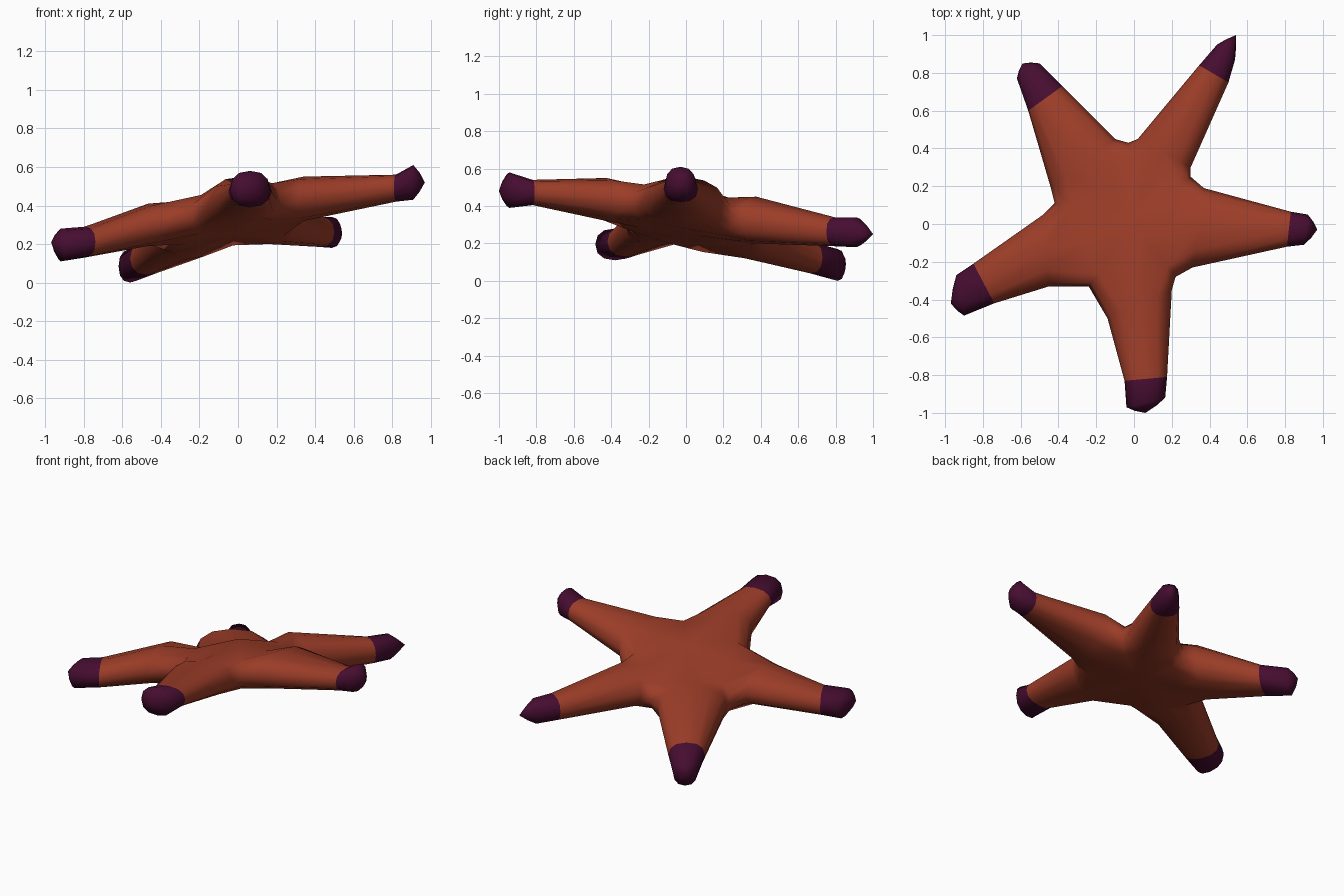
import bpy, bmesh, math
from mathutils import Vector

if "Cube" in bpy.data.objects:
    bpy.data.objects.remove(bpy.data.objects["Cube"])


def material(name, rgb):
    m = bpy.data.materials.new(name)
    m.diffuse_color = (*rgb, 1)
    m.use_nodes = True
    m.node_tree.nodes["Principled BSDF"].inputs["Base Color"].default_value = m.diffuse_color
    return m


skin = material("rust orange", (0.33, 0.046, 0.021))
purple = material("dark purple", (0.062, 0.004, 0.03))

# Valleys between neighbouring arms: x, y, top z, bottom z
valleys = [(0.22, -0.28, 0.53, 0.31), (0.30, 0.25, 0.46, 0.23),
           (-0.03, 0.43, 0.38, 0.18), (-0.42, 0.11, 0.36, 0.14),
           (-0.24, -0.33, 0.47, 0.24)]

# Arms: sections (right x, y, left x, y, top z, bottom z), then the tip point.
# Sections: shoulder, colour border, blunt end
arms = [
    ([(0.31, -0.23, 0.37, 0.19, 0.55, 0.32), (0.81, -0.12, 0.83, 0.065, 0.56, 0.42),
      (0.90, -0.11, 0.92, 0.05, 0.61, 0.43)], (0.97, -0.03, 0.52)),
    ([(0.30, 0.30, 0.02, 0.45, 0.45, 0.20), (0.50, 0.75, 0.345, 0.84, 0.34, 0.185),
      (0.535, 0.87, 0.44, 0.95, 0.34, 0.18)], (0.54, 1.0, 0.25)),
    ([(-0.10, 0.45, -0.44, 0.19, 0.40, 0.12), (-0.38, 0.73, -0.56, 0.60, 0.21, 0.04),
      (-0.50, 0.85, -0.62, 0.77, 0.17, 0.0)], (-0.59, 0.85, 0.10)),
    ([(-0.48, 0.05, -0.45, -0.33, 0.41, 0.19), (-0.85, -0.21, -0.74, -0.42, 0.29, 0.13),
      (-0.94, -0.27, -0.90, -0.485, 0.28, 0.11)], (-0.97, -0.42, 0.21)),
    ([(-0.14, -0.50, 0.20, -0.35, 0.55, 0.32), (-0.05, -0.83, 0.175, -0.81, 0.54, 0.405),
      (-0.04, -0.97, 0.165, -0.92, 0.58, 0.39)], (0.06, -1.0, 0.48)),
]

bm = bmesh.new()
centre_top = bm.verts.new((-0.02, 0.03, 0.51))
centre_low = bm.verts.new((-0.02, 0.03, 0.245))


def valley_column(x, y, top, low):
    """Five points from below to above, bowing in towards the middle."""
    mid, half = (top + low) / 2, (top - low) / 2
    col = []
    for deg in (-60, -30, 0, 30, 60):
        a = math.radians(deg)
        s = 0.6 + 0.4 * math.cos(a)
        col.append(bm.verts.new((x * s, y * s, mid + half * math.sin(a))))
    return col


def arm_section(rx, ry, lx, ly, top, low):
    """Rounded twelve-sided cross-section."""
    r, l = Vector((rx, ry)), Vector((lx, ly))
    mid, half = (r + l) / 2, (r - l) / 2
    ring = []
    for k in range(12):
        a = math.tau * k / 12
        c, s = math.cos(a), math.sin(a)
        c = math.copysign(abs(c) ** 0.85, c)
        s = math.copysign(abs(s) ** 0.85, s)
        p = mid + half * c
        ring.append(bm.verts.new((p.x, p.y, (top + low) / 2 + s * (top - low) / 2)))
    return ring


def bridge(a, b, mat):
    for k in range(12):
        n = (k + 1) % 12
        bm.faces.new((a[k], a[n], b[n], b[k])).material_index = mat


columns = [valley_column(*v) for v in valleys]

for i, (sections, tip) in enumerate(arms):
    right, left = columns[i], columns[(i + 1) % 5]
    top = bm.verts.new((right[4].co + left[4].co) / 2 + Vector((0, 0, 0.025)))
    low = bm.verts.new((right[0].co + left[0].co) / 2 - Vector((0, 0, 0.005)))
    # Central disc, above and below
    bm.faces.new((centre_top, right[4], top, left[4]))
    bm.faces.new((centre_low, left[0], low, right[0]))
    # Arm and its purple end
    ring = right[2:] + [top] + left[::-1] + [low] + right[:2]
    for j, sec in enumerate(sections):
        nxt = arm_section(*sec)
        bridge(ring, nxt, 1 if j == 2 else 0)
        ring = nxt
    # Bevelled end cap
    end = bm.verts.new(tip)
    cap = [bm.verts.new(v.co.lerp(end.co, 0.45) + (end.co - Vector((0, 0, 0.32))).normalized() * 0.006)
           for v in ring]
    bridge(ring, cap, 1)
    for k in range(12):
        bm.faces.new((cap[k], cap[(k + 1) % 12], end)).material_index = 1

bmesh.ops.recalc_face_normals(bm, faces=bm.faces)
for f in bm.faces:
    f.smooth = True
mesh = bpy.data.meshes.new("starfish_body")
bm.to_mesh(mesh)
bm.free()
mesh.materials.append(skin)
mesh.materials.append(purple)
body = bpy.data.objects.new("starfish_body", mesh)
bpy.context.collection.objects.link(body)
